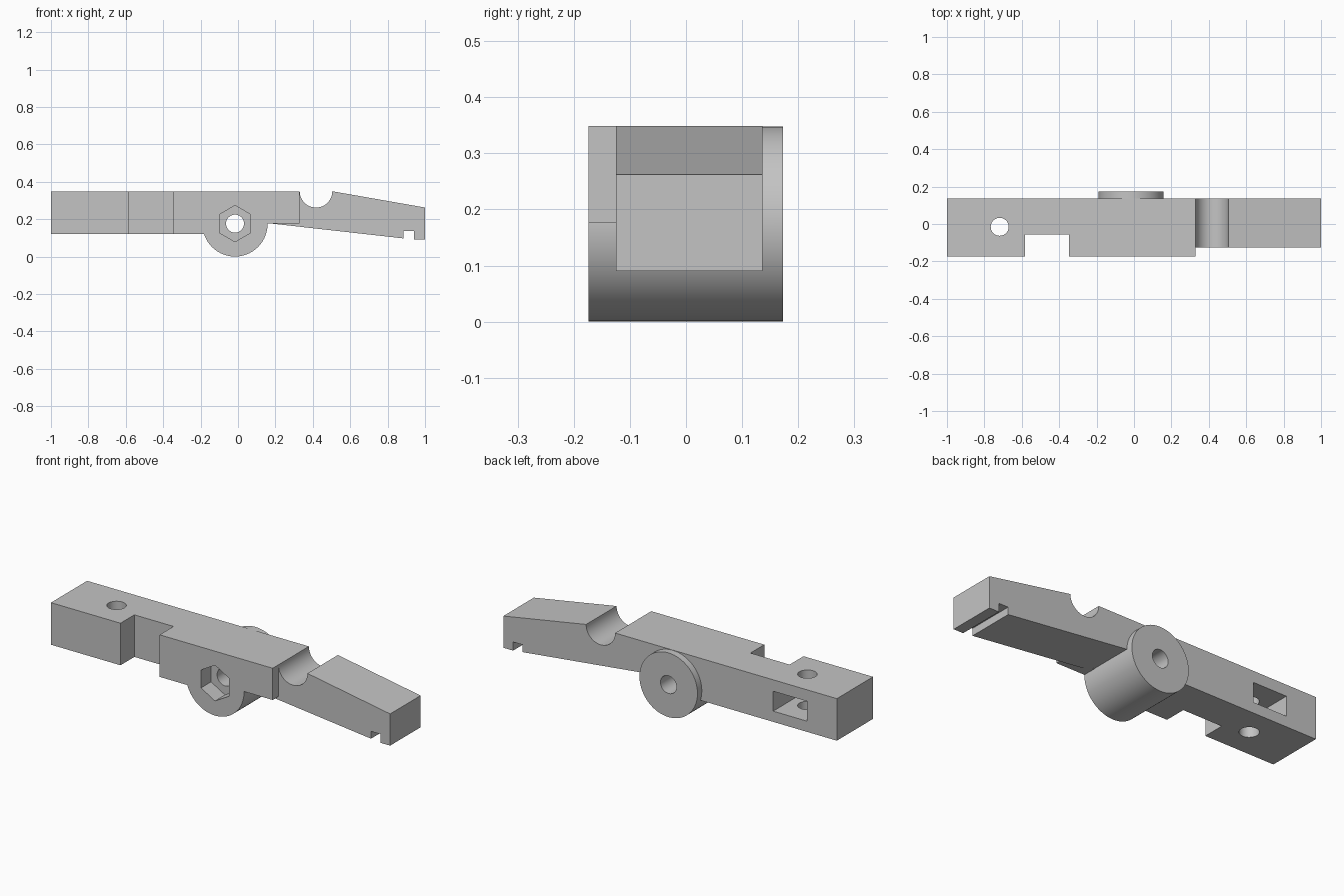
import bpy, bmesh, math
from mathutils import Matrix

cube = bpy.data.objects.get("Cube")
if cube:
    bpy.data.objects.remove(cube, do_unlink=True)

grey = bpy.data.materials.new("plain grey")
grey.use_nodes = True
colour = (0.55, 0.55, 0.55, 1)
grey.diffuse_color = colour
grey.node_tree.nodes["Principled BSDF"].inputs["Base Color"].default_value = colour


def make_object(name, bm):
    bmesh.ops.recalc_face_normals(bm, faces=bm.faces)
    mesh = bpy.data.meshes.new(name)
    bm.to_mesh(mesh)
    bm.free()
    mesh.materials.append(grey)
    obj = bpy.data.objects.new(name, mesh)
    bpy.context.collection.objects.link(obj)
    return obj


def prism(name, profile, y0, y1):
    """Extrude an (x, z) profile along y."""
    bm = bmesh.new()
    face = bm.faces.new([bm.verts.new((x, y0, z)) for x, z in profile])
    ext = bmesh.ops.extrude_face_region(bm, geom=[face])
    verts = [v for v in ext["geom"] if isinstance(v, bmesh.types.BMVert)]
    bmesh.ops.translate(bm, verts=verts, vec=(0, y1 - y0, 0))
    return make_object(name, bm)


def ring(cx, cz, r, n, start=0.0, sweep=2 * math.pi):
    return [(cx + r * math.cos(start + sweep * i / n),
             cz + r * math.sin(start + sweep * i / n)) for i in range(n)]


def box(name, x0, x1, y0, y1, z0, z1):
    return prism(name, [(x0, z0), (x1, z0), (x1, z1), (x0, z1)], y0, y1)


def combine(target, other, operation):
    mod = target.modifiers.new(operation.lower(), "BOOLEAN")
    mod.operation = operation
    mod.solver = "EXACT"
    mod.object = other
    bpy.ops.object.select_all(action="DESELECT")
    bpy.context.view_layer.objects.active = target
    target.select_set(True)
    bpy.ops.object.modifier_apply(modifier=mod.name)
    bpy.data.objects.remove(other, do_unlink=True)


FRONT, BACK, TOP, BOTTOM = -0.174, 0.136, 0.349, 0.121
HUB_X, HUB_R = -0.016, 0.174

# Long beam with round groove, sloping arm and slotted tip
groove = ring(0.417, TOP, 0.087, 32, math.pi, math.pi) + [(0.504, TOP)]
lever = prism("lever_body", [(-1, BOTTOM), (-1, TOP)] + groove + [
    (1, 0.262), (1, 0.09), (0.942, 0.09), (0.942, 0.137), (0.885, 0.137),
    (0.885, 0.097), (0.155, 0.179), (0, 0.19), (0, BOTTOM)], -0.125, BACK)

# Wider front half of the beam
combine(lever, prism("front_rail", [
    (-1, BOTTOM), (-1, TOP), (0.33, TOP), (0.33, 0.177), (0, 0.177), (0, BOTTOM)],
    FRONT, -0.1), "UNION")

# Pivot hub
combine(lever, prism("pivot_hub", ring(HUB_X, HUB_R, HUB_R, 96), FRONT, 0.173), "UNION")

# Side notch, hexagonal recess, pivot bore and rear nut pocket
hole_bm = bmesh.new()
bmesh.ops.create_cone(hole_bm, cap_ends=True, segments=48, radius1=0.048, radius2=0.048,
                      depth=1, matrix=Matrix.Translation((-0.718, -0.015, 0.2)))
cutters = [
    box("side_notch", -0.583, -0.348, -0.3, -0.055, -0.1, 0.6),
    prism("hex_recess", ring(HUB_X, 0.176, 0.097, 6, math.pi / 2), -0.3, -0.088),
    prism("pivot_bore", ring(HUB_X, 0.176, 0.048, 48), -0.4, 0.4),
    box("nut_pocket", -0.82, -0.618, -0.1, 0.3, 0.179, 0.287),
    make_object("vertical_hole", hole_bm),
]
for cutter in cutters:
    combine(lever, cutter, "DIFFERENCE")

bpy.ops.object.select_all(action="DESELECT")
bpy.context.view_layer.objects.active = lever
lever.select_set(True)
bpy.ops.object.shade_smooth_by_angle(angle=math.radians(25))
